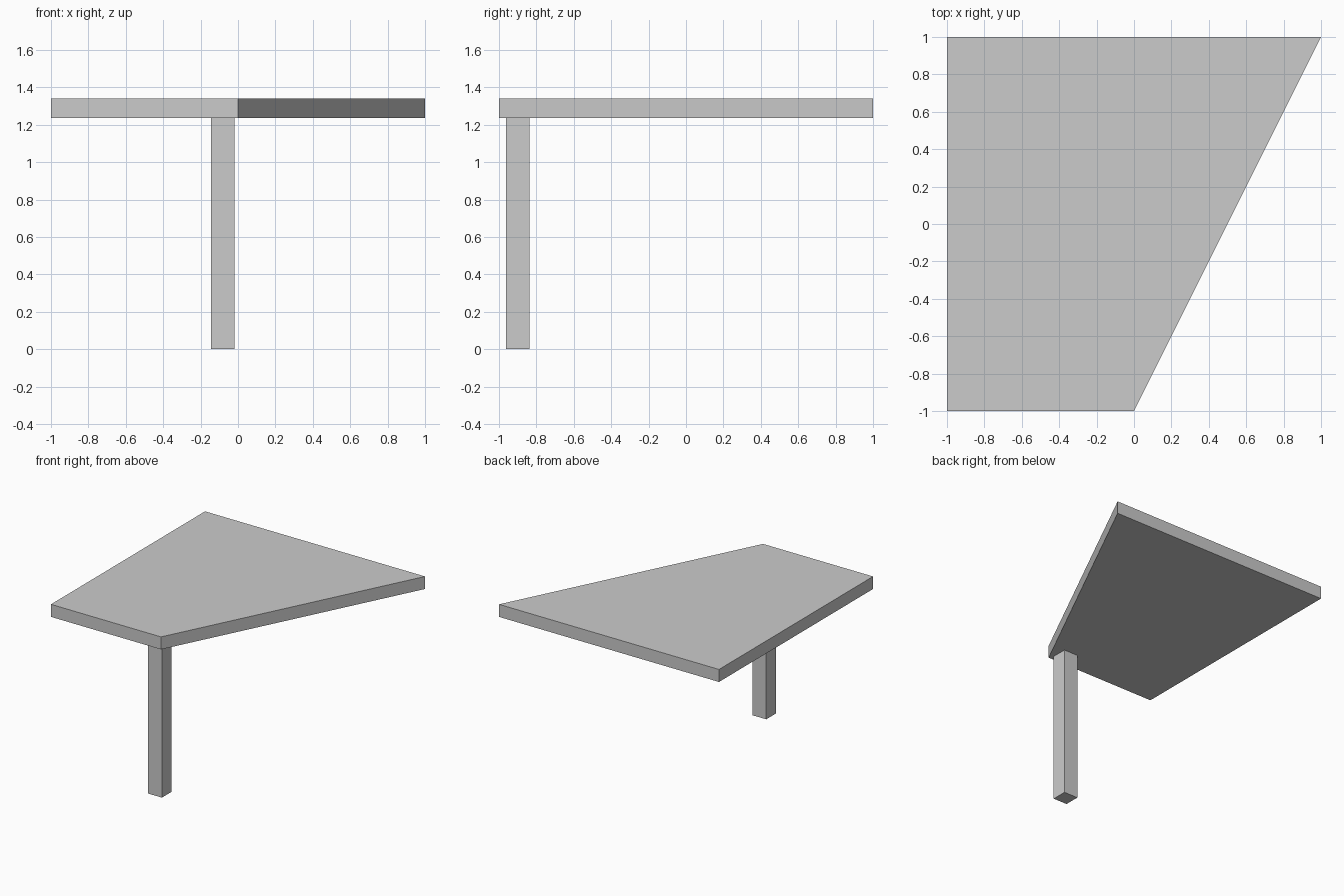
import bpy, bmesh

if "Cube" in bpy.data.objects:
    bpy.data.objects.remove(bpy.data.objects["Cube"])


def prism(name, outline, z0, z1):
    """Extrude a flat outline from z0 up to z1."""
    bm = bmesh.new()
    base = bm.faces.new([bm.verts.new((x, y, z0)) for x, y in outline])
    top = bmesh.ops.extrude_face_region(bm, geom=[base], use_keep_orig=True)["geom"]
    bmesh.ops.translate(bm, vec=(0, 0, z1 - z0),
                        verts=[g for g in top if isinstance(g, bmesh.types.BMVert)])
    bmesh.ops.recalc_face_normals(bm, faces=bm.faces)
    mesh = bpy.data.meshes.new(name)
    bm.to_mesh(mesh)
    bm.free()
    obj = bpy.data.objects.new(name, mesh)
    bpy.context.collection.objects.link(obj)
    return obj


LEG_TOP, SLAB_TOP = 1.237, 1.34

# Flat slab with one slanted side
prism("table_top", [(-1, -1), (0, -1), (1, 1), (-1, 1)], LEG_TOP, SLAB_TOP)

# Single square leg under the front corner
x0, x1, y0, y1 = -0.144, -0.018, -0.962, -0.836
prism("front_leg", [(x0, y0), (x1, y0), (x1, y1), (x0, y1)], 0, LEG_TOP)
